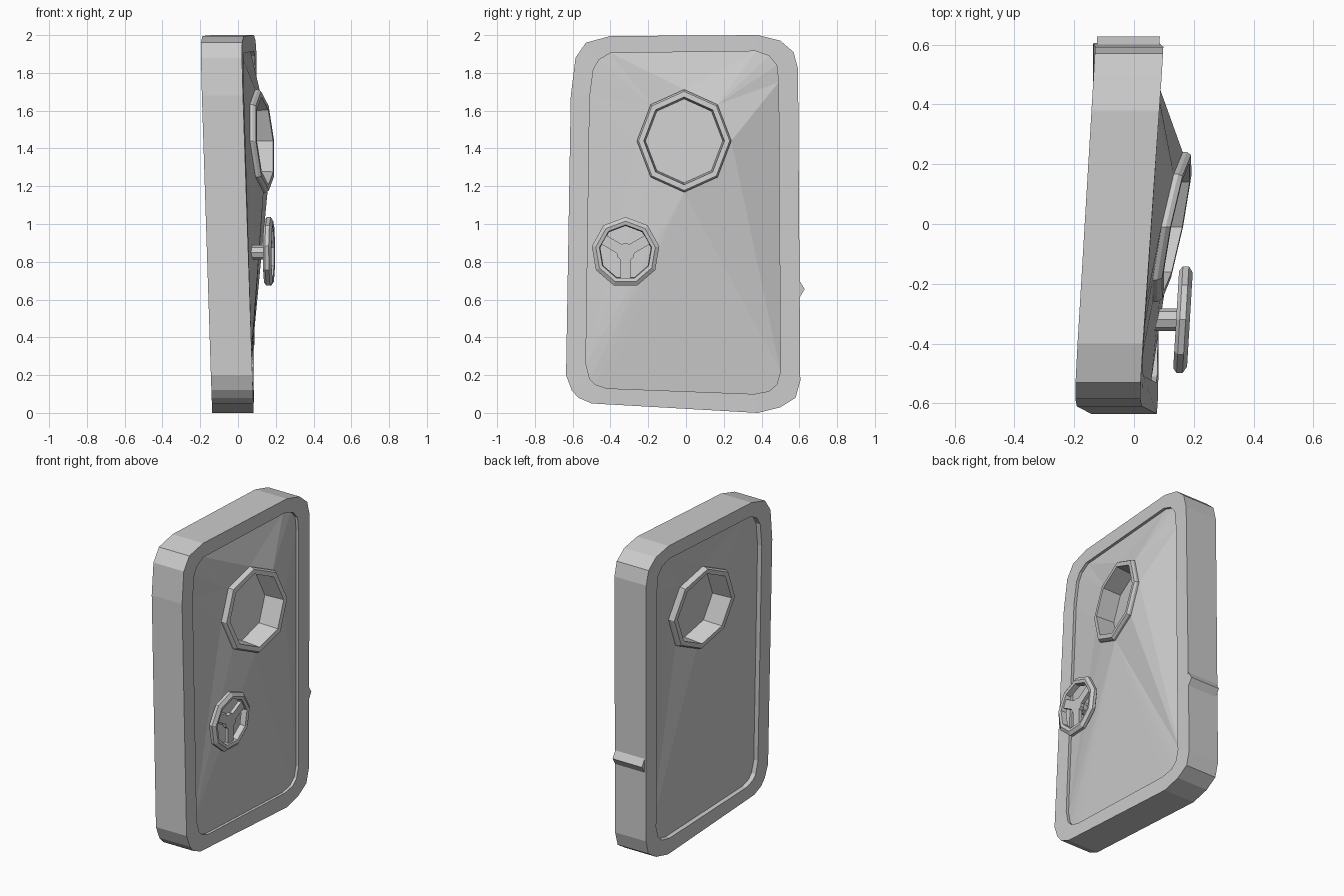
import bpy, bmesh, math
from mathutils import Vector, Matrix

if "Cube" in bpy.data.objects:
    bpy.data.objects.remove(bpy.data.objects["Cube"])

# hand-cut outlines in the (y, z) plane
OUTER = [(-.61, 1.68), (-.585, 1.88), (-.53, 1.96), (-.4, 1.995), (.38, 2.0), (.5, 1.97), (.57, 1.91), (.593, 1.82),
         (.605, .17), (.58, .08), (.5, .03), (.38, .0), (-.5, .05), (-.57, .08), (-.605, .12), (-.635, .2)]
INNER = [(-.51, 1.67), (-.49, 1.82), (-.46, 1.87), (-.4, 1.905), (.37, 1.915), (.44, 1.89), (.48, 1.84), (.49, 1.75),
         (.5, .22), (.48, .15), (.44, .115), (.36, .1), (-.42, .13), (-.48, .15), (-.51, .18), (-.53, .26)]
WIN = (-.01, 1.44)


def front_x(y, z):
    t = z / 2
    return (1 - t) * .083 + t * (.058 + .07 * y)


def back_x(y, z):
    t = z / 2
    return (1 - t) * -.137 + t * (-.165 + .06 * y)


def tilt(c):
    # tilted plane of the window, at distance c
    return lambda y, z: c + .2 * y - .08 * (z - WIN[1])


def shift(f, d):
    return lambda y, z: f(y, z) + d


def place(outline, f):
    return [(f(y, z), y, z) for y, z in outline]


def ngon(n, r, c, squash=1.0):
    return [(c[0] + r * squash * math.sin(math.tau * i / n), c[1] + r * math.cos(math.tau * i / n)) for i in range(n)]


def finish(name, bm):
    bmesh.ops.recalc_face_normals(bm, faces=bm.faces)
    me = bpy.data.meshes.new(name)
    bm.to_mesh(me)
    bm.free()
    ob = bpy.data.objects.new(name, me)
    bpy.context.collection.objects.link(ob)
    return ob


def loft(name, loops, closed=False, caps=False):
    """Skin a chain of point loops; counts may differ between loops."""
    bm = bmesh.new()
    rings = []
    for lp in loops:
        vs = [bm.verts.new(p) for p in lp]
        rings.append((vs, [bm.edges.new((vs[i - 1], vs[i])) for i in range(len(vs))]))
    pairs = list(zip(rings, rings[1:])) + ([(rings[-1], rings[0])] if closed else [])
    for (va, ea), (vb, eb) in pairs:
        if len(va) == len(vb):
            for i in range(len(va)):
                bm.faces.new((va[i - 1], va[i], vb[i], vb[i - 1]))
        else:
            bmesh.ops.bridge_loops(bm, edges=ea + eb)
    if caps:
        bm.faces.new(rings[0][0])
        bm.faces.new(rings[-1][0])
    return finish(name, bm)


# twisted door frame with recessed inner walls
loft("door_frame", [place(OUTER, front_x), place(INNER, front_x), place(INNER, back_x), place(OUTER, back_x)], closed=True)

# bulging panels, one for each face, reaching up to the window rings
big, small = ngon(8, .272, WIN, .92), ngon(8, .232, WIN, .92)
hole = ngon(8, .222, WIN, .92)
for side, edge, base, face in (("front", shift(front_x, -.018), .115, .145),
                               ("back", shift(back_x, .03), -.09, -.125)):
    loft(side + "_panel", [place(INNER, edge), place(big, tilt(base))])
    loft(side + "_window_ring", [place(big, tilt(base)), place(big, tilt(base * .5 + face * .5)),
                                 place(ngon(8, .262, WIN, .92), tilt(face)), place(small, tilt(face)),
                                 place(hole, tilt(.01))])

# window pane
loft("window_pane", [place(hole, tilt(.018)), place(hole, tilt(.002))], caps=True)

# hand wheel: nine-sided rim, three spokes, hub and stem
HUB = (-.32, .85)


def wheel_x(d):
    return lambda y, z: .165 + d + .06 * (y - HUB[0])


loft("wheel_rim", [place(ngon(9, r, HUB, .97), wheel_x(d)) for r, d in
                   ((.165, .022), (.187, .008), (.187, -.012), (.17, -.024), (.14, -.018), (.145, .018))], closed=True)
for i in range(3):
    a = math.tau * i / 3 + math.pi
    u, w = Vector((math.sin(a), math.cos(a))), Vector((math.cos(a), -math.sin(a)))
    bar = [Vector(HUB) + u * s + w * t for s, t in ((0, -.027), (0, .027), (.15, .027), (.15, -.027))]
    loft("wheel_spoke", [place(bar, wheel_x(.008)), place(bar, wheel_x(-.014))], caps=True)
loft("wheel_hub", [place(ngon(9, .05, HUB), wheel_x(d)) for d in (.008, -.016)], caps=True)
loft("wheel_stem", [place(ngon(8, .038, HUB), lambda y, z, x=x: x) for x in (.02, .155)], caps=True)

# small ridge across the hinge edge
ridge = [(.595, .6), (.628, .655), (.595, .71)]
loft("edge_ridge", [place(ridge, shift(front_x, -.003)), place(ridge, shift(back_x, .01))], caps=True)
